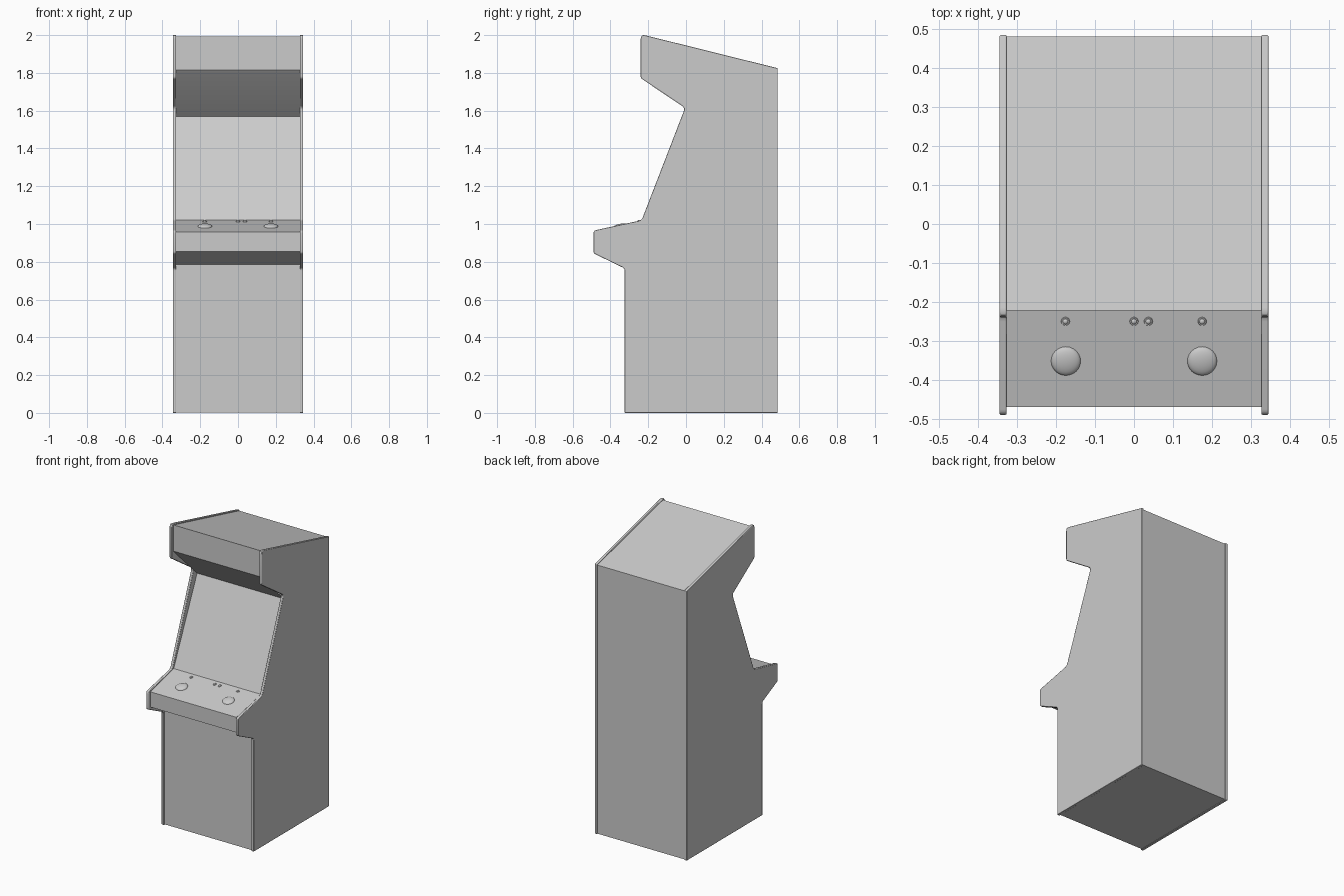
import bpy, bmesh, math
from mathutils import Vector

if "Cube" in bpy.data.objects:
    bpy.data.objects.remove(bpy.data.objects["Cube"])

grey = bpy.data.materials.new("cabinet grey")
grey.diffuse_color = (0.6, 0.6, 0.6, 1)
grey.use_nodes = True
grey.node_tree.nodes["Principled BSDF"].inputs["Base Color"].default_value = grey.diffuse_color


def rounded(points, steps=4):
    """Turn (y, z, radius) corners into a rounded outline."""
    out = []
    for i, (y, z, r) in enumerate(points):
        p = Vector((y, z))
        if r == 0:
            out.append(p)
            continue
        a = (Vector(points[i - 1][:2]) - p).normalized()
        b = (Vector(points[(i + 1) % len(points)][:2]) - p).normalized()
        cut = r / math.tan(a.angle(b) / 2)
        p0, p1 = p + a * cut, p + b * cut
        for k in range(steps + 1):
            t = k / steps
            out.append(p0 * (1 - t) ** 2 + p * 2 * t * (1 - t) + p1 * t * t)
    return out


def finish(name, bm):
    bmesh.ops.recalc_face_normals(bm, faces=bm.faces)
    me = bpy.data.meshes.new(name)
    bm.to_mesh(me)
    bm.free()
    me.materials.append(grey)
    ob = bpy.data.objects.new(name, me)
    bpy.context.collection.objects.link(ob)
    bpy.ops.object.select_all(action='DESELECT')
    bpy.context.view_layer.objects.active = ob
    ob.select_set(True)
    bpy.ops.object.shade_smooth_by_angle(angle=math.radians(35))
    return ob


def extrude_x(name, outline, x0, x1, caps=True):
    bm = bmesh.new()
    a = [bm.verts.new((x0, p[0], p[1])) for p in outline]
    b = [bm.verts.new((x1, p[0], p[1])) for p in outline]
    n = len(a)
    for i in range(n):
        j = (i + 1) % n
        bm.faces.new((a[i], a[j], b[j], b[i]))
    if caps:
        bm.faces.new(a)
        bm.faces.new(b)
    return finish(name, bm)


# side panels with rounded silhouette
side = rounded([
    (-0.325, 0, 0), (0.485, 0, 0), (0.485, 1.825, 0), (-0.24, 2.005, 0.02),
    (-0.24, 1.772, 0.02), (-0.005, 1.615, 0.025), (-0.235, 1.02, 0.03),
    (-0.49, 0.965, 0.018), (-0.49, 0.845, 0.018), (-0.325, 0.765, 0.02)])
for name, s in (("right_side_panel", 1), ("left_side_panel", -1)):
    ob = extrude_x(name, side, 0.327 * s, 0.345 * s)
    bev = ob.modifiers.new("soft rim", 'BEVEL')
    bev.width, bev.segments = 0.003, 2
    bev.limit_method, bev.angle_limit = 'ANGLE', math.radians(60)

# recessed body between the panels: marquee, screen, control deck, door, back
body = [(-0.317, 0.003), (0.481, 0.003), (0.481, 1.82), (-0.222, 1.992),
        (-0.222, 1.815), (-0.212, 1.802), (0.03, 1.57), (-0.22, 1.02),
        (-0.47, 0.958), (-0.47, 0.855), (-0.317, 0.785)]
extrude_x("cabinet_body", body, -0.327, 0.327, caps=False)

# controls sit on the sloping deck
slope = math.atan2(0.062, 0.25)


def deck_z(y):
    return 1.02 + (y + 0.22) * 0.062 / 0.25


def place(name, bm, x, y):
    ob = finish(name, bm)
    ob.location = (x, y, deck_z(y))
    ob.rotation_euler = (slope, 0, 0)


def dome(bm, r, h, z=0.0):
    """Shallow half-ellipsoid."""
    new = bmesh.ops.create_uvsphere(bm, u_segments=24, v_segments=12, radius=1)['verts']
    bmesh.ops.delete(bm, geom=[v for v in new if v.co.z < -0.01], context='VERTS')
    for v in bm.verts:
        v.co = (v.co.x * r, v.co.y * r, v.co.z * h + z)


for name, x in (("left_trackball", -0.175), ("right_trackball", 0.175)):
    bm = bmesh.new()
    dome(bm, 0.038, 0.013)
    place(name, bm, x, -0.352)

for i, x in enumerate((-0.176, 0.0, 0.037, 0.175)):
    # button collar
    bm = bmesh.new()
    bmesh.ops.create_cone(bm, cap_ends=True, segments=20, radius1=0.0125,
                          radius2=0.010, depth=0.006)
    place("button_collar_%d" % (i + 1), bm, x, -0.25)
    # button cap
    bm = bmesh.new()
    dome(bm, 0.007, 0.005, 0.003)
    place("button_cap_%d" % (i + 1), bm, x, -0.25)
